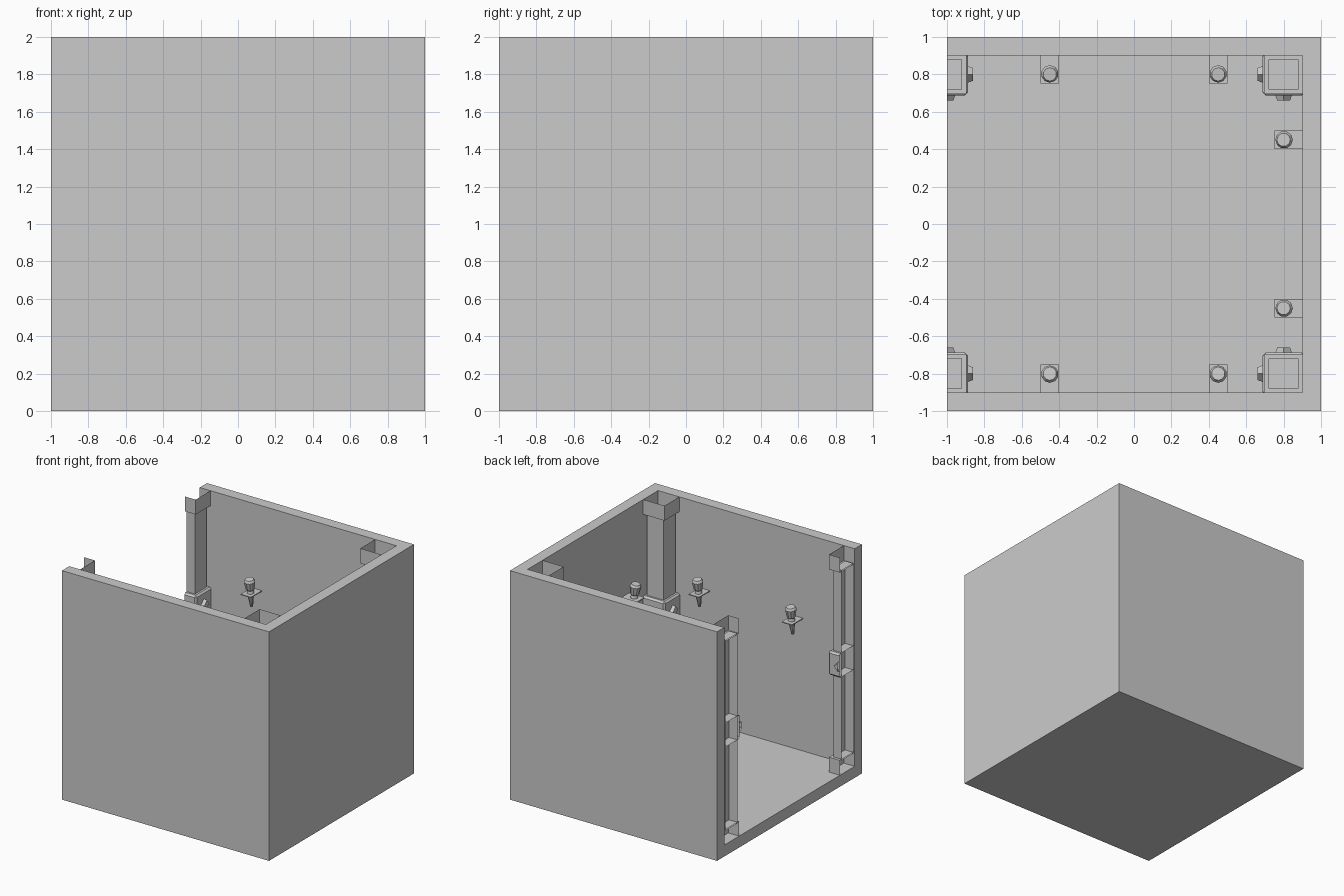
import bpy, bmesh, math
from mathutils import Matrix, Vector

cube = bpy.data.objects.get("Cube")
if cube:
    bpy.data.objects.remove(cube, do_unlink=True)

grey = bpy.data.materials.new("stone_grey")
grey.use_nodes = True
COLOUR = (0.6, 0.6, 0.6, 1)
grey.diffuse_color = COLOUR
grey.node_tree.nodes["Principled BSDF"].inputs["Base Color"].default_value = COLOUR


def finish(name, bm):
    mesh = bpy.data.meshes.new(name)
    bm.to_mesh(mesh)
    bm.free()
    mesh.materials.append(grey)
    obj = bpy.data.objects.new(name, mesh)
    bpy.context.collection.objects.link(obj)
    return obj


def add_box(bm, lo, hi):
    lo, hi = Vector(lo), Vector(hi)
    mat = Matrix.Translation((lo + hi) / 2) @ Matrix.Diagonal((*(hi - lo), 1))
    return bmesh.ops.create_cube(bm, size=1, matrix=mat)["verts"]


def clip(bm):
    """Trim to the inside of the room, leaving open shells at its limits."""
    for co, no in (((-1, 0, 0), (-1, 0, 0)), ((0.9, 0, 0), (1, 0, 0)),
                   ((0, 0.9, 0), (0, 1, 0)), ((0, -0.9, 0), (0, -1, 0)),
                   ((0, 0, 2), (0, 0, 1)), ((0, 0, 0.1), (0, 0, -1))):
        bmesh.ops.bisect_plane(bm, geom=bm.verts[:] + bm.edges[:] + bm.faces[:],
                               plane_co=co, plane_no=no, clear_outer=True)


# Room shell: one outline with three walls, extruded, on a floor slab
bm = bmesh.new()
outline = [(-1, -1), (1, -1), (1, 1), (-1, 1), (-1, 0.9), (0.9, 0.9), (0.9, -0.9), (-1, -0.9)]
face = bm.faces.new([bm.verts.new((x, y, 0)) for x, y in outline])
top = bmesh.ops.extrude_face_region(bm, geom=[face])["geom"]
bmesh.ops.translate(bm, verts=[v for v in top if isinstance(v, bmesh.types.BMVert)], vec=(0, 0, 2))
bmesh.ops.recalc_face_normals(bm, faces=bm.faces)
finish("walls", bm)
bm = bmesh.new()
add_box(bm, (-1, -0.9, 0), (0.9, 0.9, 0.1))
finish("floor", bm)


# Corner pillars: shaft, top and bottom collars, bevelled middle block, studs
def pillar(name, cx, cy):
    def part(label, half, z0, z1, bevel=0):
        bm = bmesh.new()
        add_box(bm, (cx - half, cy - half, z0), (cx + half, cy + half, z1))
        if bevel:
            bmesh.ops.bevel(bm, geom=bm.edges[:], offset=bevel, segments=1, affect="EDGES")
        clip(bm)
        finish(f"{name}_{label}", bm)

    part("shaft", 0.08, 0.22, 1.88)
    part("top_collar", 0.105, 1.87, 2.2)
    part("base_collar", 0.105, -0.1, 0.23)
    part("block", 0.112, 0.95, 1.16, 0.015)

    # Diamond studs on the two sides that face into the room
    bm = bmesh.new()
    for direction in (Vector((-1 if cx > 0 else 1, 0, 0)), Vector((0, -math.copysign(1, cy), 0))):
        pos = Vector((cx, cy, 1.055)) + direction * 0.125
        turn = direction.to_track_quat("Z", "Y").to_matrix().to_4x4()
        bmesh.ops.create_cone(bm, cap_ends=True, segments=4, radius1=0.045, radius2=0.034,
                              depth=0.03, matrix=Matrix.Translation(pos) @ turn)
    clip(bm)
    finish(f"{name}_studs", bm)


for side, cx in (("right", -1), ("left", 0.8)):
    for end, cy in (("front", -0.8), ("back", 0.8)):
        pillar(f"{end}_{side}_pillar", cx, cy)

# Wall torches: thin bracket plate, tapered handle and head, leaning off the wall
PROFILE = [(0.012, -0.25), (0.03, -0.12), (0.024, -0.1), (0.036, -0.09), (0.047, -0.02), (0.036, 0)]
SIDES = 10


def torch(name, along, wall_angle):
    place = Matrix.Rotation(wall_angle, 4, "Z") @ Matrix.Translation((0.8, along, 0))
    bm = bmesh.new()
    add_box(bm, (-0.05, -0.05, 1.252), (0.1, 0.05, 1.26))
    bm.transform(place)
    finish(f"{name}_bracket", bm)

    bm = bmesh.new()
    rings = [[bm.verts.new((r * math.cos(i * math.tau / SIDES), r * math.sin(i * math.tau / SIDES), z))
              for i in range(SIDES)] for r, z in PROFILE]
    for a, b in zip(rings, rings[1:]):
        for i in range(SIDES):
            j = (i + 1) % SIDES
            bm.faces.new((a[i], a[j], b[j], b[i]))
    bm.faces.new(rings[-1])
    bm.faces.new(rings[0][::-1])
    lean = Matrix.Rotation(math.radians(-7), 4, "Y")
    bm.transform(place @ Matrix.Translation((0, 0, 1.385)) @ lean)
    finish(f"{name}_torch", bm)


for wall, angle in (("left", 0), ("back", math.pi / 2), ("front", -math.pi / 2)):
    for n, along in enumerate((-0.45, 0.45), 1):
        torch(f"{wall}_wall_{n}", along, angle)
